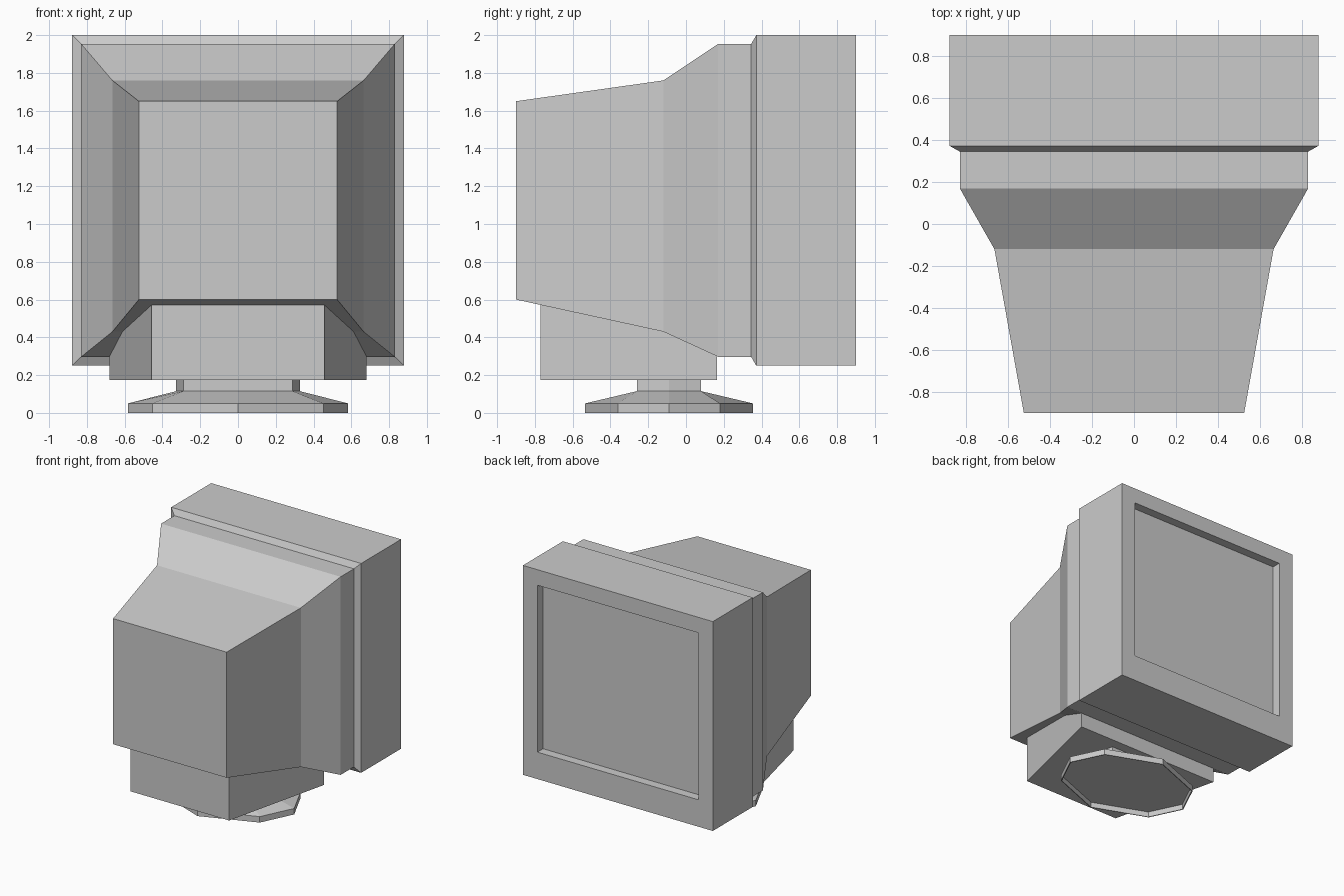
import bpy
import bmesh

default = bpy.data.objects.get("Cube")
if default:
    bpy.data.objects.remove(default, do_unlink=True)

# One plain grey for the whole model
GREY = (0.6, 0.6, 0.6, 1.0)
grey = bpy.data.materials.new("light_grey_plastic")
grey.use_nodes = True
grey.diffuse_color = GREY
shader = next(n for n in grey.node_tree.nodes if n.type == 'BSDF_PRINCIPLED')
shader.inputs["Base Color"].default_value = GREY


def loft(name, rings):
    """Skin equal-length rings of points and cap both ends."""
    bm = bmesh.new()
    loops = [[bm.verts.new(p) for p in ring] for ring in rings]
    count = len(loops[0])
    for a, b in zip(loops, loops[1:]):
        for i in range(count):
            j = (i + 1) % count
            bm.faces.new((a[i], a[j], b[j], b[i]))
    bm.faces.new(loops[0])
    bm.faces.new(loops[-1])
    bmesh.ops.recalc_face_normals(bm, faces=bm.faces)
    mesh = bpy.data.meshes.new(name)
    bm.to_mesh(mesh)
    bm.free()
    mesh.materials.append(grey)
    obj = bpy.data.objects.new(name, mesh)
    bpy.context.collection.objects.link(obj)
    return obj


def upright_ring(y, half, low, high):
    return [(-half, y, low), (half, y, low), (half, y, high), (-half, y, high)]


def eight_sided_ring(z, wide, deep, corner_x, corner_y, center_y=-0.09):
    outline = [(wide, 0), (corner_x, corner_y), (0, deep), (-corner_x, corner_y),
               (-wide, 0), (-corner_x, -corner_y), (0, -deep), (corner_x, -corner_y)]
    return [(x, y + center_y, z) for x, y in outline]


# Tube housing, flaring to the deep bezel, ending in the recessed screen
loft("monitor_housing", [upright_ring(*s) for s in (
    (-0.90, 0.525, 0.60, 1.65),
    (-0.12, 0.665, 0.43, 1.76),
    (0.17, 0.83, 0.297, 1.953),
    (0.345, 0.83, 0.297, 1.953),
    (0.372, 0.878, 0.25, 2.0),
    (0.90, 0.878, 0.25, 2.0),
    (0.90, 0.744, 0.475, 1.87),
    (0.825, 0.744, 0.475, 1.87),
)])

# Tapered block under the housing; its top is buried in the housing
loft("under_block", [upright_ring(*s) for s in (
    (-0.77, 0.457, 0.175, 0.60),
    (0.165, 0.68, 0.175, 0.40),
)])

# Swivel foot: recessed underside, rim, sloping top and short neck
foot = (0.583, 0.445, 0.453, 0.27)
inner = [d * 0.985 for d in foot]
neck = (0.328, 0.17, 0.288, 0.17)
loft("swivel_foot", [
    eight_sided_ring(0.045, *inner),
    eight_sided_ring(0.0, *inner),
    eight_sided_ring(0.0, *foot),
    eight_sided_ring(0.05, *foot),
    eight_sided_ring(0.115, *neck),
    eight_sided_ring(0.18, *neck),
])
